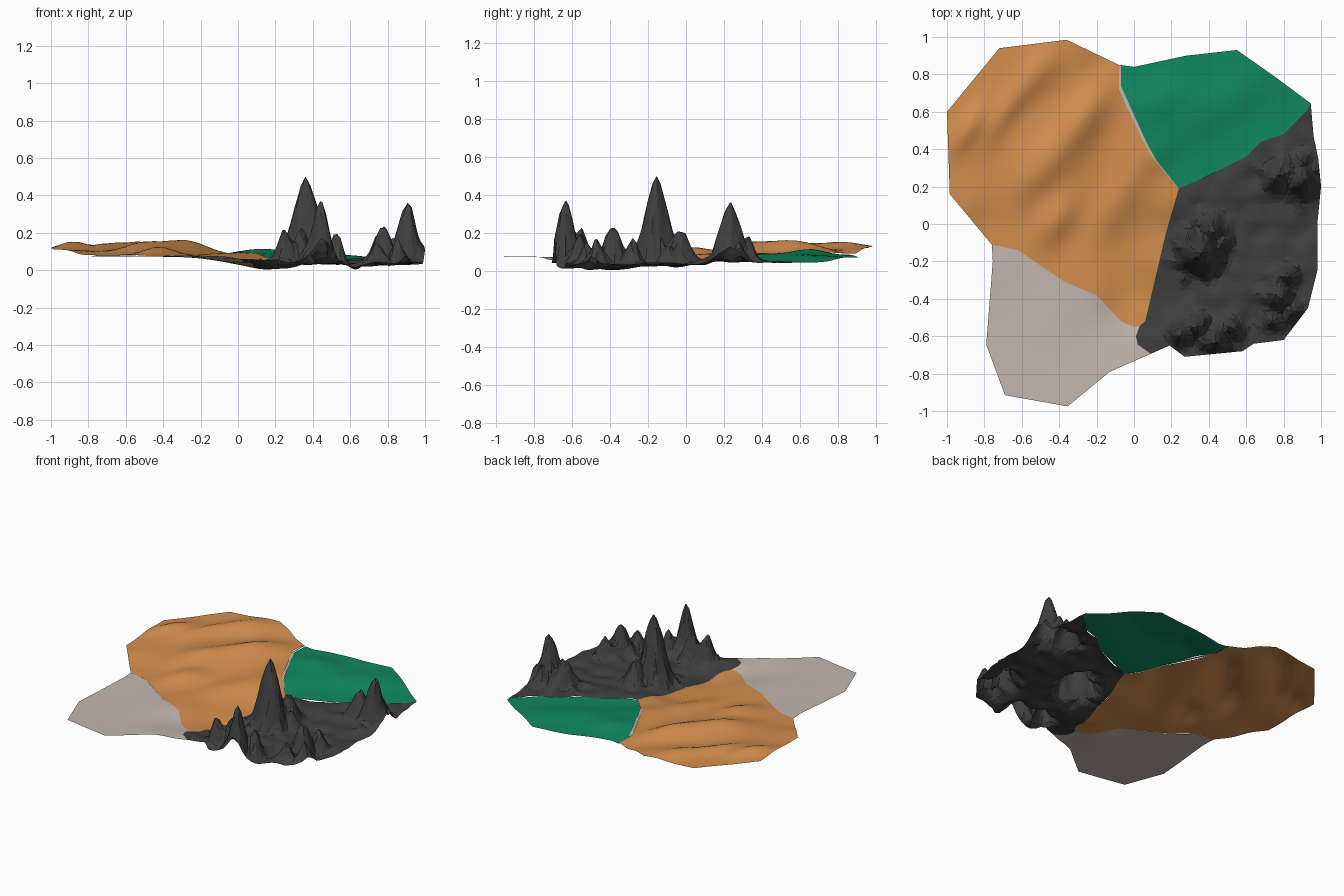
import bpy, math, random
from mathutils import Vector, noise, geometry

if "Cube" in bpy.data.objects:
    bpy.data.objects.remove(bpy.data.objects["Cube"])

random.seed(4)

def material(name, col):
    m = bpy.data.materials.new(name)
    m.diffuse_color = (*col, 1)
    m.use_nodes = True
    m.node_tree.nodes["Principled BSDF"].inputs["Base Color"].default_value = m.diffuse_color
    return m

SAND = material("sand orange", (0.65, 0.27, 0.075))
GRASS = material("grass green", (0.005, 0.25, 0.115))
ROCK = material("dark rock", (0.05, 0.05, 0.05))
PALE = material("pale flat", (0.55, 0.47, 0.43))

# Shared ground level: a few spot heights, blended by distance
SPOTS = [(-1, .6, .115), (-.98, .16, .11), (-.72, .94, .12), (-.36, .98, .125),
         (-.07, .86, .085), (.05, .45, .09), (.24, .19, .06), (.17, -.1, .025),
         (.06, -.5, .04), (-.3, -.35, .078), (-.76, -.11, .08), (-.5, .4, .11),
         (.55, .93, .07), (.94, .64, .045), (.6, .36, .05), (1, .2, .04),
         (.98, -.2, .04), (.8, -.6, .03), (.5, -.4, .035), (.15, -.4, .003),
         (.7, -.5, .012), (.7, -.1, .03), (.3, -.69, .04), (.05, -.63, .06),
         (-.13, -.79, .075), (-.36, -.97, .075), (-.69, -.91, .075), (-.5, -.5, .075)]

def ground(x, y):
    tw = tz = 0
    for a, b, z in SPOTS:
        w = ((x - a) ** 2 + (y - b) ** 2 + .002) ** -1.6
        tw += w
        tz += w * z
    return tz / tw

def bumps(lst, ang, x, y):
    # Elongated smooth mounds: x, y, height, length, width
    c, s = math.cos(ang), math.sin(ang)
    t = 0
    for a, b, h, l, w in lst:
        u, v = (x - a) * c + (y - b) * s, (y - b) * c - (x - a) * s
        t += h * math.exp(-(u / l) ** 2 - (v / w) ** 2)
    return t

DUNES = [(-.27, .57, .062, .22, .10), (-.5, .3, .04, .2, .1), (-.42, .02, .045, .15, .09),
         (-.88, .52, .04, .16, .06), (-.68, .62, .035, .22, .06), (-.5, .82, .03, .15, .08),
         (-.1, .1, .03, .25, .1)]
MEADOW = [(.14, .66, .03, .16, .1), (.4, .6, .022, .2, .12), (.62, .72, .012, .15, .1)]
# Rock spikes: x, y, height, radius
SPIKES = [(.36, -.155, .46, .085), (.41, -.03, .17, .065), (.30, -.09, .13, .06), (.47, -.1, .1, .05),
          (.44, -.63, .34, .062), (.25, -.59, .18, .055), (.34, -.55, .19, .05), (.53, -.56, .16, .05),
          (.91, .23, .31, .075), (.78, .26, .19, .07), (.90, .33, .13, .05), (.97, .28, .1, .04),
          (.77, -.38, .22, .065), (.83, -.28, .14, .05), (.74, -.52, .15, .05), (.85, -.47, .14, .05)]

def sand_z(x, y):
    return ground(x, y) + bumps(DUNES, 1.0, x, y)

def grass_z(x, y):
    return ground(x, y) + bumps(MEADOW, .35, x, y)

def rock_z(x, y):
    n = noise.noise(Vector((x * 13, y * 13, 3)))
    t = 0
    for a, b, h, r in SPIKES:
        d = math.hypot(x - a, y - b) / (r * (1 + .35 * n))
        t = max(t, h * math.exp(-d * d)) + .12 * min(t, h * math.exp(-d * d))
    edge = min(1, max(0, (x - .18) / .15))
    rough = .022 * noise.noise(Vector((x * 9, y * 9, 8))) * edge
    rough += .25 * t * (1 - min(1, t / .4)) * noise.noise(Vector((x * 28, y * 28, 1)))
    return max(0, ground(x, y) + t + rough)

def region(name, outline, height, mat, step, jitter=0, smooth=True):
    """Fill an outline with a triangulated height field."""
    pts = []
    for i, p in enumerate(outline):
        a, b = Vector(p), Vector(outline[(i + 1) % len(outline)])
        n = max(1, math.ceil((b - a).length / .035))
        pts += [a.lerp(b, k / n) for k in range(n)]
    ring = list(range(len(pts)))
    n = int(1 / step)
    for i in range(-n, n + 1):
        for j in range(-n, n + 1):
            q = Vector(((i + .5 * (j % 2)) * step + random.uniform(-jitter, jitter),
                        j * step + random.uniform(-jitter, jitter)))
            if all((q - pts[k]).length > step * .55 for k in ring):
                pts.append(q)
    # keep spike tips crisp
    if height is rock_z:
        pts += [Vector(s[:2]) for s in SPIKES]
    vs, _, fs, *_ = geometry.delaunay_2d_cdt(pts, [], [ring], 1, 1e-5)
    used = sorted({v for f in fs for v in f})
    idx = {v: k for k, v in enumerate(used)}
    me = bpy.data.meshes.new(name)
    me.from_pydata([(vs[v].x, vs[v].y, height(vs[v].x, vs[v].y)) for v in used], [],
                   [[idx[v] for v in f] for f in fs])
    me.materials.append(mat)
    me.polygons.foreach_set("use_smooth", [smooth] * len(me.polygons))
    ob = bpy.data.objects.new(name, me)
    bpy.context.collection.objects.link(ob)
    return ob

# Shared borders
sand_pale = [(.03, -.545), (0, -.55), (-.07, -.52), (-.2, -.38), (-.37, -.31), (-.62, -.14), (-.76, -.11)]
sand_seam = [(-.08, .85), (-.08, .72), (-.05, .65), (.05, .44), (.1, .35), (.24, .19)]
grass_seam = [(-.07, .85), (-.07, .74), (-.035, .66), (.065, .44), (.12, .34), (.24, .19)]
sand_rock = [(.24, .19), (.17, -.05), (.06, -.52), (.03, -.545)]
grass_rock = [(.24, .19), (.38, .25), (.6, .36), (.68, .44), (.8, .48), (.92, .6), (.945, .645)]
tail = [(.09, -.694), (.02, -.645), (.01, -.6), (.03, -.545)]

# Sand dunes
region("sand_dunes", [(-1, .6), (-.72, .94), (-.36, .985)] + sand_seam + sand_rock[1:]
       + sand_pale[1:] + [(-.985, .16)], sand_z, SAND, .035)
# Green meadow
region("green_meadow", grass_seam + grass_rock[1:]
       + [(.75, .79), (.55, .93), (.28, .9), (0, .84)], grass_z, GRASS, .035)
# Dark rock field with spikes
region("rock_field", grass_rock + [(.96, .47), (.985, .35), (1, .2), (.98, .0), (.98, -.25),
       (.93, -.45), (.8, -.62), (.64, -.64), (.58, -.68), (.27, -.71), (.19, -.65)]
       + tail + sand_rock[2:0:-1], rock_z, ROCK, .022, .007, False)
# Pale flat basin and the thin seam between sand and meadow
region("pale_basin", sand_pale + [(-.755, -.2), (-.79, -.645), (-.69, -.915), (-.355, -.975),
       (-.13, -.79)] + tail[:-1], ground, PALE, .08)
region("pale_seam", sand_seam + grass_seam[-2::-1], lambda x, y: ground(x, y) + .006, PALE, .2)
